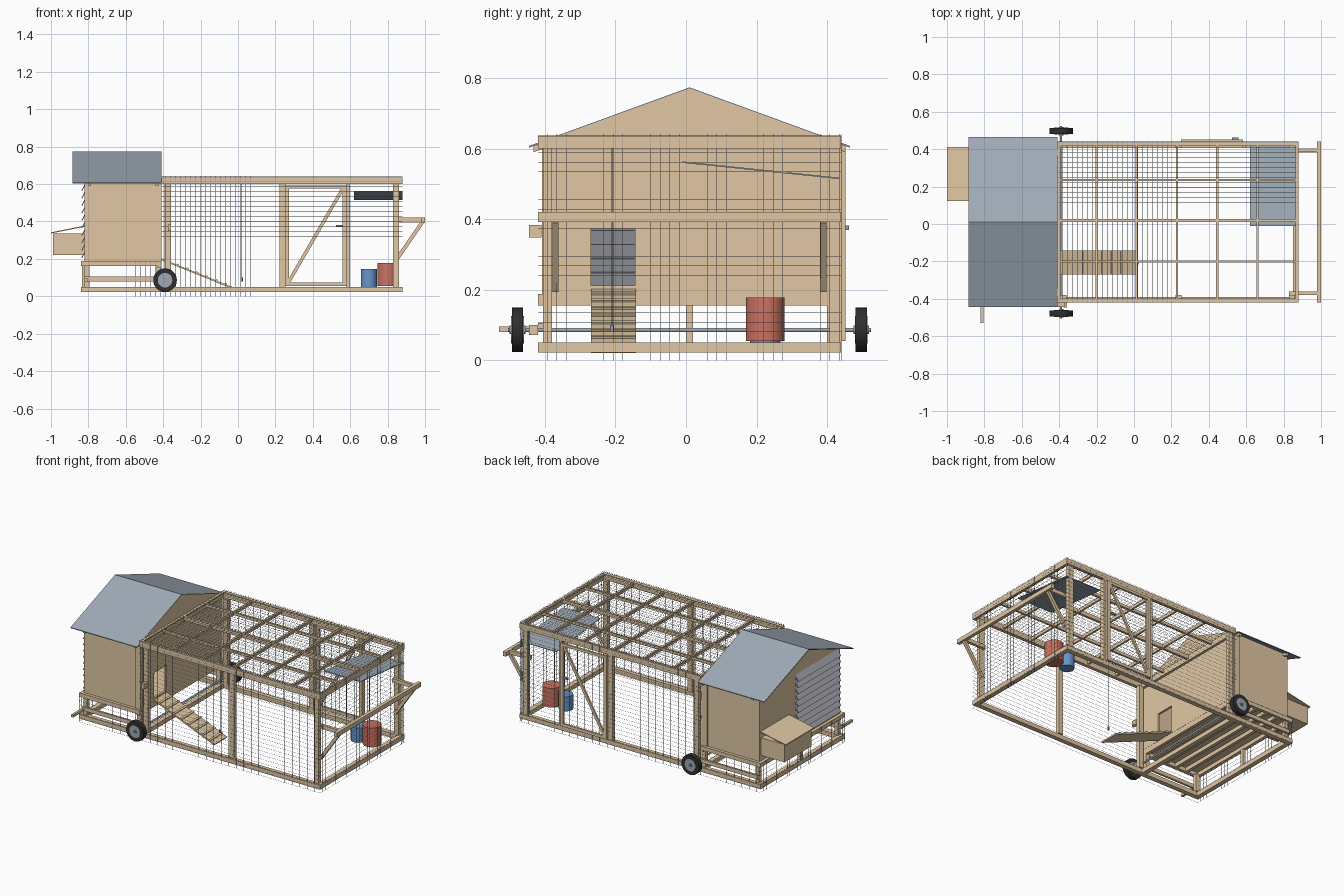
import bpy, bmesh, math
from mathutils import Vector, Matrix

if "Cube" in bpy.data.objects:
    bpy.data.objects.remove(bpy.data.objects["Cube"])


def material(name, rgb):
    m = bpy.data.materials.new(name)
    m.diffuse_color = (*rgb, 1)
    m.use_nodes = True
    m.node_tree.nodes["Principled BSDF"].inputs["Base Color"].default_value = m.diffuse_color
    return m


WOOD = material("tan wood", (0.75, 0.575, 0.37))
ROOF = material("blue grey sheet", (0.35, 0.41, 0.47))
SIDING = material("pale grey siding", (0.50, 0.51, 0.56))
WIRE = material("galvanised wire", (0.30, 0.34, 0.39))
RUBBER = material("black rubber", (0.028, 0.028, 0.03))
RED = material("red plastic", (0.60, 0.17, 0.125))
BLUE = material("blue plastic", (0.14, 0.30, 0.60))


def finish(name, bm, mat):
    bmesh.ops.recalc_face_normals(bm, faces=bm.faces)
    me = bpy.data.meshes.new(name)
    bm.to_mesh(me)
    bm.free()
    ob = bpy.data.objects.new(name, me)
    bpy.context.collection.objects.link(ob)
    me.materials.append(mat)
    return ob


def boxes(name, mat, items):
    """Each item is x0, x1, y0, y1, z0, z1."""
    bm = bmesh.new()
    for x0, x1, y0, y1, z0, z1 in items:
        bmesh.ops.create_cube(bm, size=1, matrix=Matrix.Translation(
            ((x0 + x1) / 2, (y0 + y1) / 2, (z0 + z1) / 2)) @ Matrix.Diagonal((x1 - x0, y1 - y0, z1 - z0, 1)))
    return finish(name, bm, mat)


def prism(name, mat, profile, axis, a, b):
    """Extrude a 2D profile along x (profile y,z) or y (profile x,z)."""
    bm = bmesh.new()
    place = (lambda t, p: (t, p[0], p[1])) if axis == 'x' else (lambda t, p: (p[0], t, p[1]))
    lo = [bm.verts.new(place(a, p)) for p in profile]
    hi = [bm.verts.new(place(b, p)) for p in profile]
    bm.faces.new(lo)
    bm.faces.new(hi[::-1])
    n = len(profile)
    for i in range(n):
        bm.faces.new((lo[i], lo[(i + 1) % n], hi[(i + 1) % n], hi[i]))
    return finish(name, bm, mat)


def bar(p, q, h):
    """Profile of a straight bar of depth h between two 2D points."""
    p, q = Vector(p), Vector(q)
    d = (q - p).normalized()
    n = Vector((-d.y, d.x)) * h / 2
    return [tuple(v) for v in (p + n, q + n, q - n, p - n)]


def cylinder(name, mat, centre, r, length, axis='z', seg=32):
    rot = Matrix.Rotation(math.pi / 2, 4, 'X') if axis == 'y' else Matrix()
    bm = bmesh.new()
    bmesh.ops.create_cone(bm, cap_ends=True, segments=seg, radius1=r, radius2=r, depth=length,
                          matrix=Matrix.Translation(centre) @ rot)
    ob = finish(name, bm, mat)
    bpy.context.view_layer.objects.active = ob
    ob.select_set(True)
    bpy.ops.object.shade_smooth_by_angle()
    ob.select_set(False)
    return ob


Y0, Y1, YC = -0.42, 0.44, 0.01      # run sides and centre line
X0, XH, X1 = -0.84, -0.41, 0.88     # rear end, house front, run end

# Ground frame and upper run frame
boxes("ground_frame", WOOD, [(X0, X1, Y0, Y0 + .03, .022, .05), (X0, X1, Y1 - .03, Y1, .022, .05),
                             (X0, X0 + .03, Y0, Y1, .022, .05), (X1 - .03, X1, Y0, Y1, .022, .05),
                             (-.42, -.39, Y0, Y1, .022, .05)])
boxes("top_frame", WOOD, [(XH, X1, Y0, Y0 + .022, .60, .636), (XH, X1, Y1 - .022, Y1, .60, .636),
                          (X1 - .017, X1, Y0, Y1, .60, .636), (XH, XH + .017, Y0, Y1, .60, .636)])
boxes("roof_lattice", WOOD, [(XH, X1, y - .006, y + .006, .615, .634) for y in (-.2, .235)]
      + [(XH, X1, .01, .026, .61, .636)]
      + [(x - .006, x + .006, Y0 + .02, Y1 - .02, .61, .63) for x in (-.2, .015, .23, .445, .66)])
boxes("run_posts", WOOD, [(x, x + .032, y, y + .026, .05, .60) for x in (-.392, .222, .828)
                          for y in (Y0 + .014, Y1 - .032)]
      + [(.58, .60, Y1 - .03, Y1, .05, .60)])

# Side door in the run
boxes("run_door_frame", WOOD, [(.25, .272, Y1, Y1 + .012, .055, .59), (.56, .582, Y1, Y1 + .012, .055, .59),
                               (.25, .582, Y1, Y1 + .012, .575, .592), (.25, .582, Y1, Y1 + .012, .055, .075)])
prism("run_door_brace", WOOD, bar((.27, .075), (.56, .575), .018), 'y', Y1, Y1 + .011)
boxes("door_latch", WIRE, [(.525, .56, Y1 + .01, Y1 + .022, .37, .382)])
boxes("front_latch", WOOD, [(-.375, -.358, Y0 - .026, Y0 + .01, .348, .383)])

# Wire netting: run sides, run end, run top, and the skirt below the house
S, T = .0267, .0004


def steps(a, b):
    return [a + i * S for i in range(int((b - a) / S + 1e-6) + 1)]


wires = []
for y in (Y0, Y1):
    wires += [((X0 if z < .2 else XH), X1, y - T, y + T, z - T, z + T) for z in steps(.001, .642)]
    wires += [(x - T, x + T, y - T, y + T, 0, .64 if x > XH else .19) for x in steps(X0, X1)]
for x, top in ((X1, .642), (X0, .19)):
    wires += [(x - T, x + T, Y0, Y1, z - T, z + T) for z in steps(.001, top)]
    wires += [(x - T, x + T, y - T, y + T, 0, top) for y in steps(Y0, Y1)]
wires += [(XH, X1, y - T, y + T, .638 - T, .638 + T) for y in steps(Y0, Y1)]
wires += [(x - T, x + T, Y0, Y1, .638 - T, .638 + T) for x in steps(XH, X1)]
boxes("wire_netting", WIRE, wires)

# House undercarriage
boxes("house_legs", WOOD, [(x, x + .026, y, y + .026, .05, .165) for x in (-.82, -.436)
                           for y in (Y0 + .014, Y1 - .04)]
      + [(-.835, -.815, 0, .02, .05, .165)])
boxes("house_rails", WOOD, [(X0, XH, Y0, Y0 + .02, .163, .188), (X0, XH, Y1 - .02, Y1, .163, .188),
                            (-.82, XH, Y0, Y0 + .014, .08, .105), (-.82, XH, Y1 - .014, Y1, .08, .105),
                            (X0, X0 + .02, Y0, Y1, .163, .188), (XH - .02, XH, Y0, Y1, .155, .188)])
boxes("floor_joists", WOOD, [(x, x + .02, Y0 + .02, Y1 - .02, .163, .188) for x in (-.75, -.67, -.59, -.51)])
boxes("house_floor", WOOD, [(-.82, XH, Y0 + .02, Y1 - .02, .188, .2)])
boxes("side_handle", WOOD, [(-.82, -.805, -.53, Y0 + .02, .08, .096)])

# House walls, with a pop hole in the run-side wall
WY0, WY1 = -.40, .42
boxes("side_walls", WOOD, [(-.82, XH - .002, WY0, WY0 + .014, .19, .618),
                           (-.82, XH - .002, WY1 - .014, WY1, .19, .618)])
boxes("corner_boards", WOOD, [(-.45, XH, y, y + .008, .19, .615) for y in (WY0 - .008, WY1)])
HX0, HX1 = XH - .014, XH + .001
boxes("run_side_wall", WOOD, [(HX0, HX1, WY0, -.27, .19, .61), (HX0, HX1, -.145, WY1, .19, .61),
                              (HX0, HX1, -.27, -.145, .19, .212), (HX0, HX1, -.27, -.145, .375, .61)])
gable = [(WY0, .61), (WY1, .61), (WY1, .622), (YC, .771), (WY0, .622)]
prism("run_side_gable", WOOD, gable, 'x', HX0, HX1)
prism("rear_gable", WOOD, gable, 'x', -.82, -.806)

# Rear wall: boarded behind the nest box, louvred on the other half
LOUVRE_Y = .05
boxes("rear_wall", WOOD, [(-.82, -.806, LOUVRE_Y, WY1, .19, .61)])
for i in range(10):
    z = .205 + i * .040
    prism(f"louvre_board_{i + 1}", SIDING, bar((-.835, z), (-.812, z + .044), .005), 'y', WY0 + .014, LOUVRE_Y)

# Pitched roof with wooden rafters underneath
for side, name in ((-1, "front"), (1, "back")):
    ey = YC + side * .455
    prism(f"roof_{name}", ROOF, [(YC, .774), (ey, .608), (ey, .603), (YC, .769)], 'x', -.885, -.41)
    rafter = [(YC, .768), (ey - side * .012, .607), (ey - side * .012, .59), (YC, .748)]
    for k, x in enumerate((-.80, -.44)):
        prism(f"rafter_{name}_{k + 1}", WOOD, rafter, 'x', x, x + .014)

# Nest box with sloping lid
boxes("nest_box", WOOD, [(-.988, -.82, .13, .405, .222, .336)])
prism("nest_box_lid", WOOD, bar((-1.0, .339), (-.82, .375), .006), 'y', .122, .412)

# Ramp with cleats
ra, rb = Vector((-.41, .198)), Vector((.02, .025))
prism("ramp", WOOD, bar(ra, rb, .009), 'y', -.27, -.142)
up = Vector((.173, .43)).normalized() * .007
for i in range(8):
    c = ra.lerp(rb, (i + .7) / 8.4) + up
    d = (rb - ra).normalized() * .006
    prism(f"ramp_cleat_{i + 1}", WOOD, bar(c - d, c + d, .006), 'y', -.27, -.142)

# Axle and wheels
WX, WZ = -.39, .086
cylinder("axle", ROOF, (WX, .01, WZ), .006, 1.03, 'y', 16)
for name, y in (("front", -.478), ("back", .497)):
    cylinder(f"{name}_tyre", RUBBER, (WX, y, WZ), .063, .032, 'y', 36)
    cylinder(f"{name}_hub", ROOF, (WX, y, WZ), .039, .036, 'y', 24)
    cylinder(f"{name}_axle_cap", WIRE, (WX, y, WZ), .012, .045, 'y', 12)
boxes("axle_blocks", WOOD, [(WX - .02, WX + .02, Y0 - .025, Y0, .072, .1)])

# Pull handle at the run end
boxes("pull_handle", WOOD, [(.978, 1.0, Y0, Y1, .392, .42)]
      + [(.83, .98, y - .009, y + .009, .395, .42) for y in (-.37, .395)])
for k, y in enumerate((-.37, .39)):
    prism(f"handle_brace_{k + 1}", WOOD, bar((.985, .395), (.85, .2), .02), 'y', y - .009, y + .009)

# Feeding corner: shelter sheet, feeder and drinker
prism("feeder_shelter", ROOF, bar((-.01, .562), (.435, .516), .004), 'x', .62, .88)
cylinder("red_feeder", RED, (.80, .225, .116), .055, .124)
cylinder("blue_drinker", BLUE, (.70, .225, .098), .043, .094)

# Hanging cord
cylinder("hanging_cord", WIRE, (.02, -.21, .345), .002, .52, seg=8)
cylinder("cord_weight", WIRE, (.02, -.21, .09), .006, .02, seg=12)
